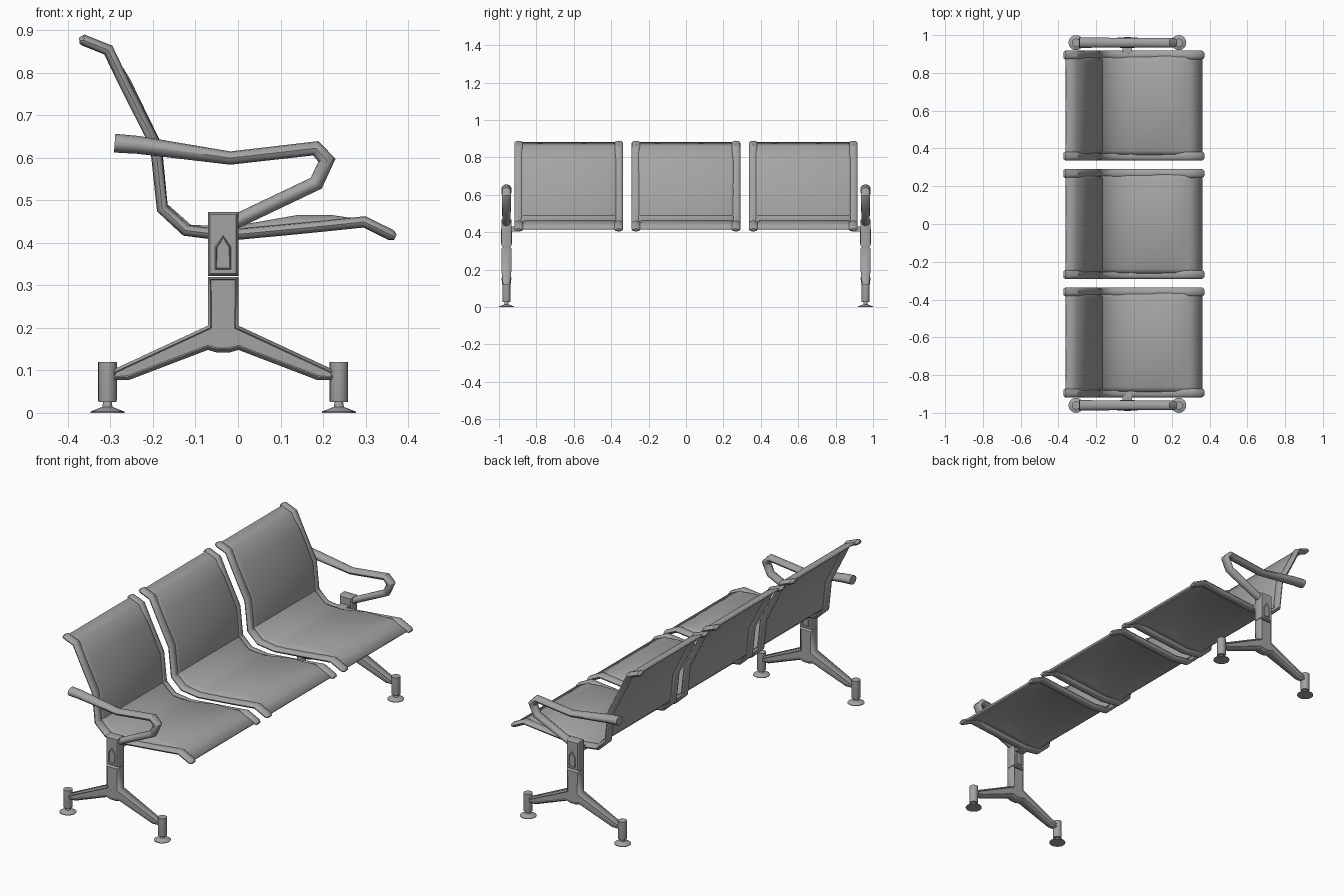
import bpy, bmesh, math
from mathutils import Vector

if "Cube" in bpy.data.objects:
    bpy.data.objects.remove(bpy.data.objects["Cube"])

grey = bpy.data.materials.new("satin grey metal")
grey.diffuse_color = (0.37, 0.37, 0.37, 1)
grey.use_nodes = True
grey.node_tree.nodes["Principled BSDF"].inputs["Base Color"].default_value = grey.diffuse_color


def finish(name, bm, angle=40):
    bmesh.ops.recalc_face_normals(bm, faces=bm.faces)
    me = bpy.data.meshes.new(name)
    bm.to_mesh(me)
    bm.free()
    me.materials.append(grey)
    me.shade_smooth()
    me.set_sharp_from_angle(angle=math.radians(angle))
    ob = bpy.data.objects.new(name, me)
    bpy.context.collection.objects.link(ob)
    return ob


def loft(bm, rings, closed=True, caps=True):
    vs = [[bm.verts.new(p) for p in r] for r in rings]
    n = len(vs[0])
    for a, b in zip(vs, vs[1:]):
        for i in range(n if closed else n - 1):
            j = (i + 1) % n
            bm.faces.new((a[i], a[j], b[j], b[i]))
    if caps:
        bm.faces.new(vs[0])
        bm.faces.new(vs[-1][::-1])


def tube(name, path, y, sides=12):
    """Oval tube along (x, z, thickness, width) points, mitred at bends."""
    bm = bmesh.new()
    pts = [Vector((p[0], p[1])) for p in path]
    rings = []
    for i, (x, z, t, w) in enumerate(path):
        d0 = (pts[i] - pts[max(i - 1, 0)]).normalized()
        d1 = (pts[min(i + 1, len(pts) - 1)] - pts[i]).normalized()
        d = (d0 + d1).normalized()
        k = 1 / max(0.6, d.dot(d1 if i < len(pts) - 1 else d0))
        ring = []
        for s in range(sides):
            a = math.tau * s / sides
            u = math.cos(a) * t / 2 * k
            ring.append((x - d.y * u, y + math.sin(a) * w / 2, z + d.x * u))
        rings.append(ring)
    loft(bm, rings)
    return finish(name, bm)


def casting(name, outline, y, half, chamfer, recess=True):
    """Flat outline given depth, chamfered edges and a recessed face panel."""
    bm = bmesh.new()
    loft(bm, [[(x, y + s * (half - chamfer), z) for x, z in outline] for s in (-1, 1)])
    bmesh.ops.recalc_face_normals(bm, faces=bm.faces)
    flats = [f for f in bm.faces if abs(f.normal.y) > 0.9]
    bmesh.ops.inset_individual(bm, faces=flats, thickness=chamfer, depth=chamfer)
    if recess:
        bmesh.ops.inset_individual(bm, faces=flats, thickness=0.003, depth=-0.004)
    return finish(name, bm, 50)


def lathe(name, profile, x, y, sides=16):
    bm = bmesh.new()
    loft(bm, [[(x + r * math.cos(math.tau * i / sides), y + r * math.sin(math.tau * i / sides), z)
               for i in range(sides)] for r, z in profile])
    return finish(name, bm)


# Seat side profile (rail line) and the raised padded line of the middle
EDGE = [(-.363, .876), (-.305, .853), (-.266, .772), (-.194, .63), (-.178, .48), (-.123, .429),
        (-.03, .417), (.14, .433), (.22, .441), (.297, .449), (.36, .418)]
MID = [(-.36, .878), (-.303, .855), (-.258, .782), (-.184, .63), (-.17, .488), (-.112, .437),
       (-.01, .434), (.14, .46), (.22, .46), (.29, .45), (.36, .418)]

for n, yc in enumerate((-0.627, 0, 0.627), 1):
    # Seat shell
    bm = bmesh.new()
    cols = [(-.27, EDGE), (-.235, MID), (0, MID), (.235, MID), (.27, EDGE)]
    loft(bm, [[(x, yc + dy, z) for x, z in line] for dy, line in cols], False, False)
    shell = finish(f"seat_shell_{n}", bm)
    mod = shell.modifiers.new("thickness", "SOLIDIFY")
    mod.thickness, mod.offset = 0.01, 0
    # Side rails with slightly bulbous ends
    ends = [(-.373, .875, .014, .034)], [(.37, .413, .014, .034)]
    body = [(x, z, .026, .048) for x, z in EDGE]
    for side in (-1, 1):
        tube(f"seat_rail_{n}_{'left' if side < 0 else 'right'}",
             ends[0] + body + ends[1], yc + side * 0.267)

CX = -0.035
HALF_LEG = [(.036, .32), (.036, .205), (.262, .1), (.262, .077), (.222, .077), (.036, .148), (.015, .142)]
OUTLINE = [(CX + x, z) for x, z in HALF_LEG] + [(CX - x, z) for x, z in reversed(HALF_LEG)]
ARM = [(-.29, .634, .044, .054), (-.235, .63, .042, .054), (-.018, .599, .031, .05),
       (.183, .622, .032, .05), (.209, .594, .034, .05), (.184, .54, .034, .048), (-.03, .438, .034, .042)]

for side, word in ((-1, "left"), (1, "right")):
    y = side * 0.96
    # Forked leg, slimmer towards the feet
    leg = casting(f"forked_leg_{word}", OUTLINE, y, 0.027, 0.008)
    for v in leg.data.vertices:
        k = 1 - 0.4 * min(1, max(0, abs(v.co.x - CX) - 0.036) / 0.22)
        v.co.y = y + (v.co.y - y) * k
    # Upper post sleeve, its arch-shaped plate and the seat bracket
    casting(f"post_sleeve_{word}", [(CX - .036, .322), (CX + .036, .322), (CX + .036, .472),
                                    (CX - .036, .472)], y, 0.027, 0.008, False)
    casting(f"post_plate_{word}", [(CX - .019, .337), (CX + .019, .337), (CX + .019, .39), (CX, .417),
                                   (CX - .019, .39)], y, 0.030, 0.003)
    casting(f"seat_bracket_{word}", [(CX - .025, .405), (CX + .025, .405), (CX + .025, .43),
                                     (CX - .025, .43)], side * 0.92, 0.03, 0.003, False)
    # Armrest loop
    tube(f"armrest_{word}", ARM, y)
    # Feet with glides
    for fx in (-0.272, 0.272):
        lathe(f"foot_{word}_{'back' if fx < 0 else 'front'}",
              [(.04, 0), (.04, .003), (.012, .014), (.01, .026), (.021, .026), (.022, .03),
               (.022, .12)], CX + fx, y)
